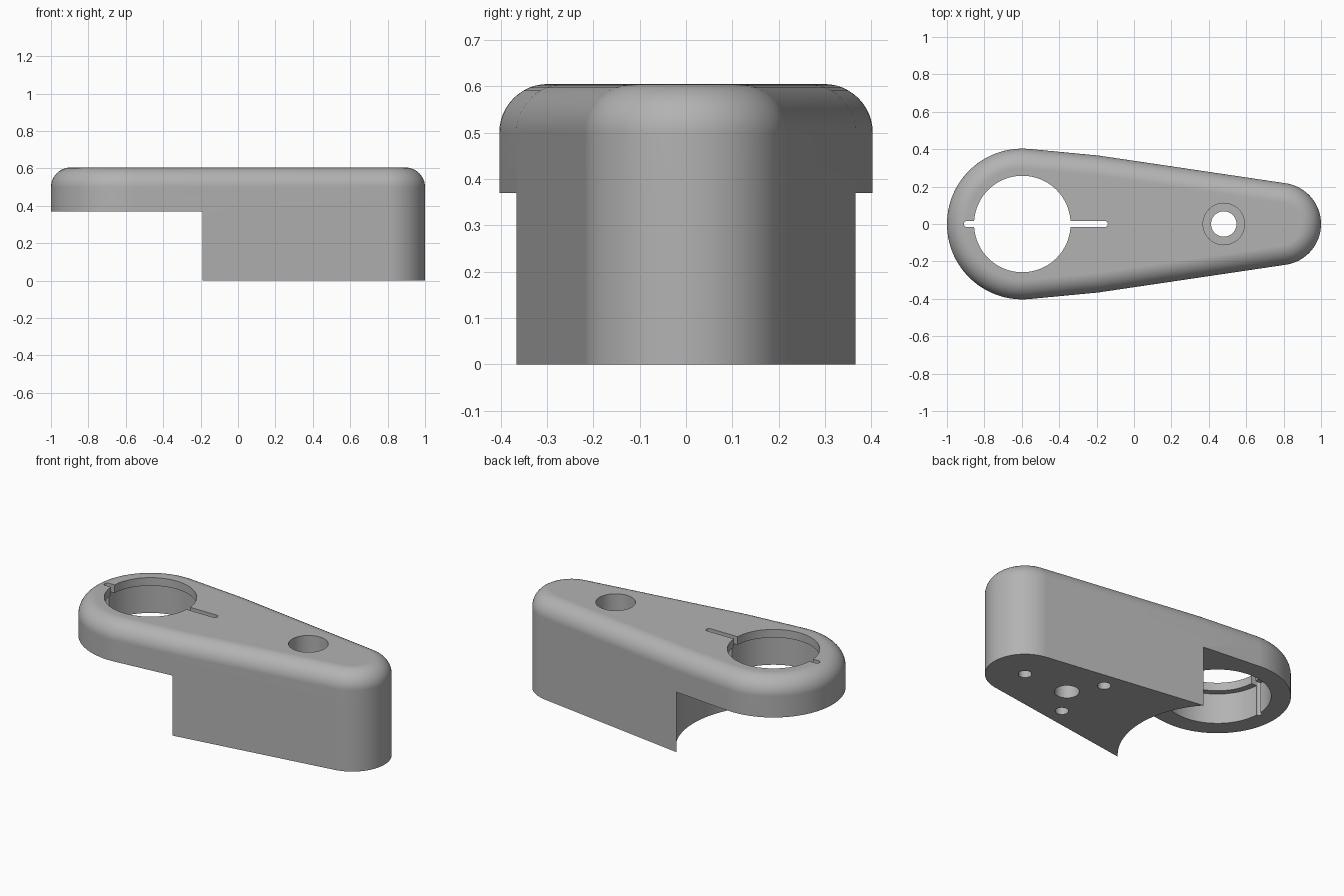
import bpy, bmesh, math
from mathutils import Vector

if "Cube" in bpy.data.objects:
    bpy.data.objects.remove(bpy.data.objects["Cube"], do_unlink=True)

HEIGHT, FILLET, STEP = 0.605, 0.105, 0.37
BIG_X, BIG_R = -0.597, 0.403
SMALL_X, SMALL_R = 0.78, 0.22

grey = bpy.data.materials.new("plain grey")
grey.use_nodes = True
grey.diffuse_color = (0.45, 0.45, 0.45, 1)
grey.node_tree.nodes["Principled BSDF"].inputs["Base Color"].default_value = grey.diffuse_color


def make_object(name, bm):
    bmesh.ops.recalc_face_normals(bm, faces=bm.faces)
    mesh = bpy.data.meshes.new(name)
    bm.to_mesh(mesh)
    bm.free()
    mesh.materials.append(grey)
    obj = bpy.data.objects.new(name, mesh)
    bpy.context.collection.objects.link(obj)
    return obj


def loft(name, loops):
    """Closed solid through a stack of matching loops."""
    bm = bmesh.new()
    rings = [[bm.verts.new(p) for p in loop] for loop in loops]
    n = len(rings[0])
    for low, high in zip(rings, rings[1:]):
        for i in range(n):
            j = (i + 1) % n
            bm.faces.new((low[i], low[j], high[j], high[i]))
    bm.faces.new(rings[0][::-1])
    bm.faces.new(rings[-1])
    return make_object(name, bm)


def arc(cx, r, start, end, n):
    """Points paired with outward normals."""
    pts = []
    for i in range(n + 1):
        a = math.radians(start + (end - start) * i / n)
        normal = Vector((math.cos(a), math.sin(a)))
        pts.append((Vector((cx, 0)) + normal * r, normal))
    return pts


def capsule(x0, x1, r, n=8):
    return [p for p, _ in arc(x1 - r, r, -90, 90, n) + arc(x0 + r, r, 90, 270, n)]


def prism(name, points, z0, z1):
    return loft(name, [[(p[0], p[1], z) for p in points] for z in (z0, z1)])


def cylinder(name, x, y, r, z0, z1, n=64):
    return prism(name, [(x + p.x, y + p.y) for p, _ in arc(0, r, 0, 360, n)[:-1]], z0, z1)


# Teardrop outline: rounded nose, slightly bent flanks, large round end
bend = Vector((-0.19, 0.366))
bend_normal = Vector((0.117, 0.993))
mirrored = Vector((1, -1))
outline = (arc(SMALL_X, SMALL_R, -81.6, 81.6, 32) + [(bend, bend_normal)]
           + arc(BIG_X, BIG_R, 85, 275, 56)
           + [(bend * mirrored, bend_normal * mirrored)])

# Body with rounded upper rim
levels = [(0, 0), (0, STEP)]
for i in range(13):
    a = math.pi / 2 * i / 12
    levels.append((FILLET * (1 - math.cos(a)), HEIGHT - FILLET * (1 - math.sin(a))))
body = loft("clamp_arm", [[(*(p - n * d), z) for p, n in outline] for d, z in levels])

# Round relief under the large end, lipped bore, clamp slot, counterbored bolt hole
cutters = [
    cylinder("relief_cutter", BIG_X, 0, 0.547, -0.2, STEP, 128),
    cylinder("lip_cutter", BIG_X, 0, 0.258, 0.2, 0.8, 96),
    cylinder("bore_cutter", BIG_X, 0, 0.295, 0.2, 0.555, 96),
    prism("slot_cutter", capsule(-0.91, -0.14, 0.017), -0.1, 0.8),
    cylinder("bolt_cutter", 0.48, 0, 0.068, -0.1, 0.8),
    cylinder("counterbore_cutter", 0.48, 0, 0.111, 0.3, 0.8),
]
# Blind holes in the underside
for x, y in ((0.78, 0), (0.365, 0.18), (0.365, -0.18)):
    cutters.append(cylinder("blind_hole_cutter", x, y, 0.037, -0.1, 0.25, 32))

bpy.ops.object.select_all(action='DESELECT')
bpy.context.view_layer.objects.active = body
body.select_set(True)
for cutter in cutters:
    cutter.hide_render = True
    mod = body.modifiers.new(cutter.name, 'BOOLEAN')
    mod.operation = 'DIFFERENCE'
    mod.solver = 'EXACT'
    mod.object = cutter
    bpy.ops.object.modifier_apply(modifier=mod.name)
    bpy.data.objects.remove(cutter, do_unlink=True)

# Smooth curved walls, crisp edges
bpy.ops.object.shade_smooth_by_angle(angle=math.radians(30))
weighted = body.modifiers.new("weighted_normals", 'WEIGHTED_NORMAL')
weighted.keep_sharp = True
